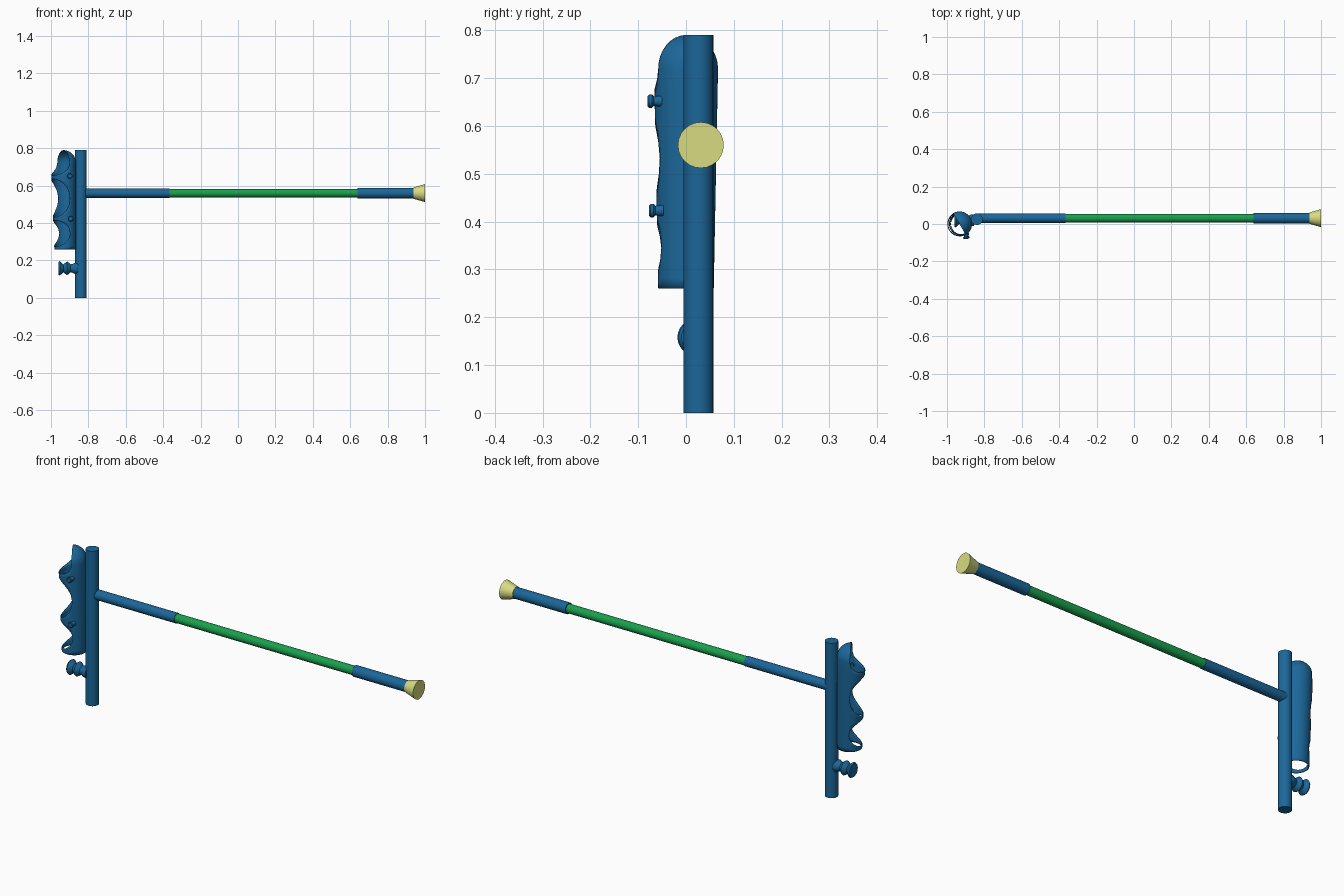
import bpy, bmesh, math
from mathutils import Vector

if "Cube" in bpy.data.objects:
    bpy.data.objects.remove(bpy.data.objects["Cube"])


def material(name, rgb):
    m = bpy.data.materials.new(name)
    m.diffuse_color = (*rgb, 1)
    m.use_nodes = True
    m.node_tree.nodes["Principled BSDF"].inputs["Base Color"].default_value = m.diffuse_color
    return m


BLUE = material("blue", (0.011, 0.135, 0.32))
GREEN = material("green", (0.01, 0.35, 0.075))
YELLOW = material("yellow", (0.68, 0.71, 0.22))


def finish(name, bm, mat, angle=35):
    bmesh.ops.remove_doubles(bm, verts=bm.verts, dist=1e-5)
    bmesh.ops.recalc_face_normals(bm, faces=bm.faces)
    me = bpy.data.meshes.new(name)
    bm.to_mesh(me)
    bm.free()
    ob = bpy.data.objects.new(name, me)
    bpy.context.collection.objects.link(ob)
    me.materials.append(mat)
    bpy.ops.object.select_all(action='DESELECT')
    ob.select_set(True)
    bpy.context.view_layer.objects.active = ob
    bpy.ops.object.shade_smooth_by_angle(angle=math.radians(angle))
    return ob


def lathe(name, origin, axis, profile, mat, n=24):
    """Capped solid of revolution; profile is (distance along axis, radius)."""
    bm = bmesh.new()
    rot = Vector((0, 0, 1)).rotation_difference(Vector(axis))
    rings = []
    for d, r in profile:
        rings.append([bm.verts.new(Vector(origin) + rot @ Vector(
            (r * math.cos(2 * math.pi * i / n), r * math.sin(2 * math.pi * i / n), d)))
            for i in range(n)])
    for a, b in zip(rings, rings[1:]):
        for i in range(n):
            j = (i + 1) % n
            bm.faces.new((a[i], a[j], b[j], b[i]))
    bm.faces.new(rings[0][::-1])
    bm.faces.new(rings[-1])
    return finish(name, bm, mat)


# Upright tube and the long arm with its sleeves and flared tip
X, PY, PZ = (1, 0, 0), 0.031, 0.56
lathe("upright_tube", (-0.84, 0.026, 0), (0, 0, 1), [(0, 0.031), (0.79, 0.031)], BLUE, 32)
lathe("arm_base", (0, PY, PZ), X, [(-0.835, 0.025), (-0.365, 0.025)], BLUE)
lathe("arm_shaft", (0, PY, PZ), X, [(-0.37, 0.0225), (0.65, 0.0225)], GREEN)
lathe("arm_end_sleeve", (0, PY, PZ), X, [(0.64, 0.028), (0.94, 0.028)], BLUE)
lathe("flared_tip", (0, PY, PZ), X, [(0.937, 0.03), (1.0, 0.048)], YELLOW)

# Hand knob
lathe("hand_knob", (0, 0.02, 0.158), X,
      [(-0.96, 0.034), (-0.953, 0.038), (-0.945, 0.032), (-0.934, 0.021),
       (-0.922, 0.031), (-0.914, 0.036), (-0.906, 0.031), (-0.895, 0.021),
       (-0.884, 0.024), (-0.872, 0.03), (-0.855, 0.03)], BLUE)

# Forearm brace: tapered shell with elliptical windows between straps
Z0, ZD = 0.26, 0.72                      # lower rim, start of the dome
WINDOWS = [(0.345, 0.07), (0.533, 0.102), (ZD, 0.065)]   # centre z, half height
OPEN = math.radians(210)                 # direction the openings face
N, SUB = 72, 4


def brace_point(theta, z):
    r = 0.058 + 0.009 * (z - Z0) / (ZD - Z0)
    return Vector((-0.866 - r + r * math.cos(OPEN + theta), r * math.sin(OPEN + theta), z))


def bands(theta):
    """Heights of the solid bands at one angle around the shell."""
    t = min(1, abs(theta) / (math.pi / 2))
    h = math.sqrt(max(0, 1 - t * t))
    low, out = Z0, []
    for c, half in WINDOWS:
        out.append((low, c - half * h))
        low = c + half * h
    return out


bm = bmesh.new()
angles = [-math.pi + 2 * math.pi * i / N for i in range(N + 1)]
for t0, t1 in zip(angles, angles[1:]):
    for (a0, b0), (a1, b1) in zip(bands(t0), bands(t1)):
        for s in range(SUB):
            u, v = s / SUB, (s + 1) / SUB
            bm.faces.new([bm.verts.new(p) for p in (
                brace_point(t0, a0 + (b0 - a0) * u), brace_point(t1, a1 + (b1 - a1) * u),
                brace_point(t1, a1 + (b1 - a1) * v), brace_point(t0, a0 + (b0 - a0) * v))])

    # Half dome over the closed side
    if abs(t0 + t1) / 2 > math.pi / 2:
        R, cx = 0.067, -0.933

        def dome(t, e):
            return Vector((cx + R * math.cos(e) * math.cos(OPEN + t),
                           R * math.cos(e) * math.sin(OPEN + t), ZD + 0.07 * math.sin(e)))
        for s in range(8):
            e0, e1 = math.pi / 16 * s, math.pi / 16 * (s + 1)
            pts = [dome(t0, e0), dome(t1, e0)]
            pts += [dome(t0, e1)] if s == 7 else [dome(t1, e1), dome(t0, e1)]
            bm.faces.new([bm.verts.new(p) for p in pts])
brace = finish("forearm_brace", bm, BLUE, 50)
# keep normals facing outward so the wall thickens inward
ref = brace.data.polygons[0]
if ref.normal.dot(ref.center - Vector((-0.924, 0, ref.center.z))) < 0:
    brace.data.flip_normals()
wall = brace.modifiers.new("wall", 'SOLIDIFY')
wall.thickness = 0.004
wall.offset = -1

# Strap studs
for i, (x, y, z) in enumerate([(-0.899, -0.08, 0.652), (-0.894, -0.077, 0.423)]):
    lathe(f"strap_stud_{i + 1}", (x, y, z), (0, 1, 0),
          [(0, 0.011), (0.003, 0.014), (0.009, 0.014), (0.013, 0.01), (0.03, 0.012)], BLUE, 16)
